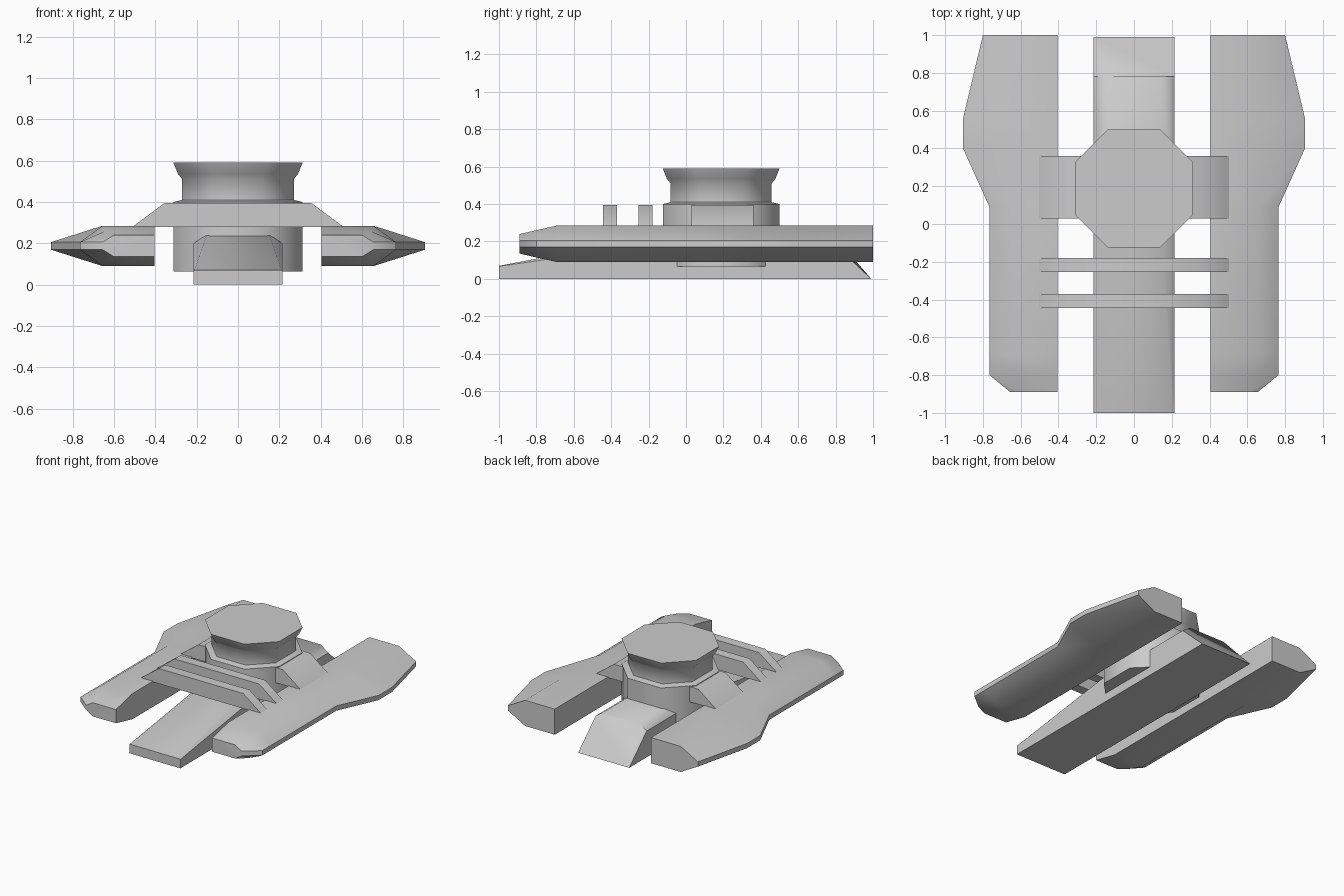
import bpy, bmesh, math

if "Cube" in bpy.data.objects:
    bpy.data.objects.remove(bpy.data.objects["Cube"])


def finish(name, bm):
    bmesh.ops.recalc_face_normals(bm, faces=bm.faces)
    me = bpy.data.meshes.new(name)
    bm.to_mesh(me)
    bm.free()
    ob = bpy.data.objects.new(name, me)
    bpy.context.collection.objects.link(ob)
    bpy.ops.object.select_all(action='DESELECT')
    ob.select_set(True)
    bpy.context.view_layer.objects.active = ob
    bpy.ops.object.shade_smooth_by_angle(angle=math.radians(50))
    return ob


def loft(name, sections):
    """Skin a list of equal-length point loops and cap both ends."""
    bm = bmesh.new()
    rings = [[bm.verts.new(p) for p in s] for s in sections]
    n = len(rings[0])
    for a, b in zip(rings, rings[1:]):
        for i in range(n):
            j = (i + 1) % n
            bm.faces.new((a[i], a[j], b[j], b[i]))
    bm.faces.new(rings[0])
    bm.faces.new(rings[-1])
    return finish(name, bm)


# Central hull: wedge nose, chamfered top, sloped tail
def hull_section(y_low, y_top, top, chamfer):
    w, c = 0.215, chamfer
    side = [(w, y_low, 0), (w, y_top, top - c * 0.7), (w - c, y_top, top)]
    return side + [(-x, y, z) for x, y, z in reversed(side)]


loft("central_hull", [
    hull_section(-1.0, -1.0, 0.07, 0.004),
    hull_section(-0.08, -0.08, 0.245, 0.065),
    hull_section(0.99, 0.78, 0.245, 0.065),
])


# Side pontoons: flat inner wall, pointed outer edge, tapered nose
def pontoon_section(side, y, outer, mid=0.655, half=0.0975):
    zc = 0.1875
    pts = [(0.405, zc - half), (0.405, zc + half), (mid, zc + half),
           (outer, zc + 0.018), (outer, zc - 0.018), (mid, zc - half)]
    return [(side * x, y, z) for x, z in pts]


pontoon_stations = [
    (-0.89, 0.655, 0.60, 0.052), (-0.80, 0.765, 0.64, 0.073),
    (-0.69, 0.765), (0.09, 0.765), (0.40, 0.905), (0.56, 0.905), (1.0, 0.80),
]
for side, label in ((-1, "left"), (1, "right")):
    loft(label + "_pontoon", [pontoon_section(side, *s) for s in pontoon_stations])


# Octagonal tower: base block, narrow neck and flared crown
def octagon(r, z, cy=0.188):
    k = r * 0.45
    pts = [(r, -k), (r, k), (k, r), (-k, r), (-r, k), (-r, -k), (-k, -r), (k, -r)]
    return [(x, y + cy, z) for x, y in pts]


tower_profile = [(0.312, 0.065), (0.312, 0.40), (0.27, 0.41), (0.27, 0.51),
                 (0.29, 0.535), (0.312, 0.59)]
loft("tower", [octagon(r, z) for r, z in tower_profile])

# Cross braces with sloping ends
brace = [(-0.51, 0.28), (0.51, 0.28), (0.355, 0.395), (-0.355, 0.395)]
for name, y0, y1 in (("wide_brace", 0.03, 0.36),
                     ("middle_brace", -0.255, -0.18),
                     ("front_brace", -0.445, -0.37)):
    loft(name, [[(x, y, z) for x, z in brace] for y in (y0, y1)])
